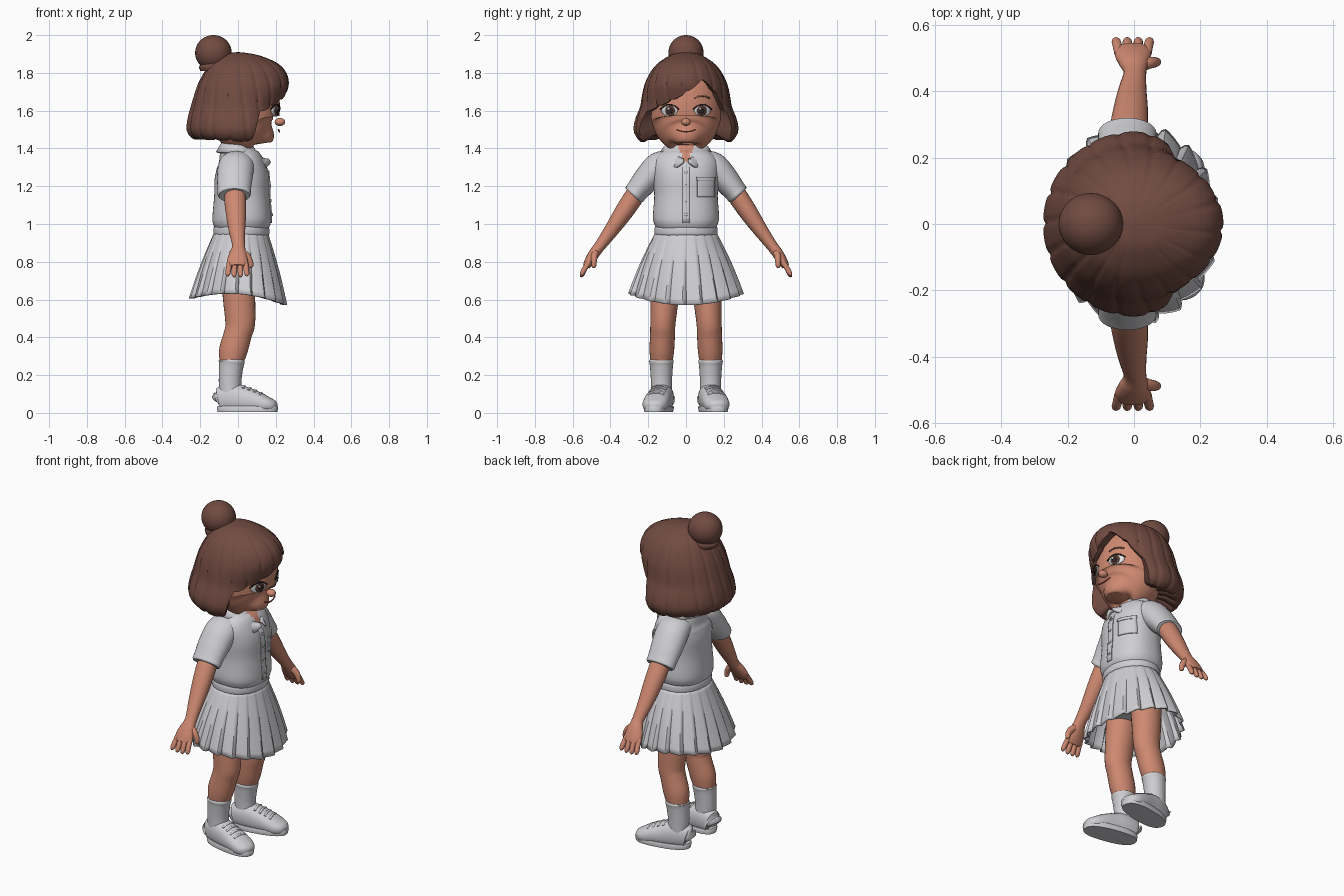
import bpy, bmesh, math
from mathutils import Vector

if "Cube" in bpy.data.objects:
    bpy.data.objects.remove(bpy.data.objects["Cube"])

TAU = 2 * math.pi

def material(name, rgb):
    m = bpy.data.materials.new(name)
    m.diffuse_color = (*rgb, 1)
    m.use_nodes = True
    m.node_tree.nodes["Principled BSDF"].inputs["Base Color"].default_value = m.diffuse_color
    return m

HAIR = material("hair brown", (.165, .070, .053))
SKIN = material("warm skin", (.62, .25, .165))
CLOTH = material("pale cloth", (.62, .62, .65))
WHITE = material("eye white", (.75, .75, .75))
IRIS = material("iris brown", (.10, .045, .035))
DARK = material("lash dark", (.03, .016, .014))
LIP = material("lip red", (.36, .09, .07))

def mesh(name, rings, mat, wrap=True, caps=True, solid=0, xf=None, angle=45):
    """Skin a list of equal-length point rings."""
    bm = bmesh.new()
    rows = [[bm.verts.new(xf(*p) if xf else p) for p in r] for r in rings]
    n = len(rows[0])
    for a, b in zip(rows, rows[1:]):
        for i in range(n if wrap else n - 1):
            j = (i + 1) % n
            bm.faces.new((a[i], a[j], b[j], b[i]))
    if caps and wrap:
        bm.faces.new(rows[0])
        bm.faces.new(rows[-1])
    bmesh.ops.remove_doubles(bm, verts=bm.verts, dist=1e-5)
    bmesh.ops.recalc_face_normals(bm, faces=bm.faces)
    for f in bm.faces:
        f.smooth = True
    for e in bm.edges:
        e.smooth = e.calc_face_angle(0) < math.radians(angle)
    me = bpy.data.meshes.new(name)
    bm.to_mesh(me)
    bm.free()
    me.materials.append(mat)
    ob = bpy.data.objects.new(name, me)
    bpy.context.collection.objects.link(ob)
    if solid:
        mod = ob.modifiers.new("thickness", 'SOLIDIFY')
        mod.thickness, mod.offset = solid, 0
    return ob

def dense(pts, m=4):
    """Smooth a list of number tuples with a Catmull-Rom curve."""
    q = [pts[0]] + list(pts) + [pts[-1]]
    out = []
    for k in range(1, len(q) - 2):
        for i in range(m):
            t = i / m
            out.append(tuple(.5 * (2*b + (c - a)*t + (2*a - 5*b + 4*c - d)*t*t + (3*b - a - 3*c + d)*t**3)
                             for a, b, c, d in zip(*q[k-1:k+3])))
    return out + [tuple(pts[-1])]

def lookup(tab, k):
    k = min(max(k, tab[0][0]), tab[-1][0])
    for a, b in zip(tab, tab[1:]):
        if k <= b[0]:
            t = (k - a[0]) / max(b[0] - a[0], 1e-9)
            return [u + (v - u) * t for u, v in zip(a[1:], b[1:])]

def sweep(pts, n=24, p=2, m=4):
    """Rings of (super)ellipses along points (x, y, z, radius a, radius b)."""
    pts = dense(pts, m)
    rings = []
    for i, (x, y, z, a, b) in enumerate(pts):
        d = Vector(pts[min(i + 1, len(pts) - 1)][:3]) - Vector(pts[max(i - 1, 0)][:3])
        d.normalize()
        ref = Vector((0, 1, 0)) if abs(d.x) > .9 else Vector((1, 0, 0))
        u = (ref - d * ref.dot(d)).normalized()
        v = d.cross(u)
        ring = []
        for k in range(n):
            c, s = math.cos(TAU * k / n), math.sin(TAU * k / n)
            c, s = (math.copysign(abs(w) ** (2 / p), w) for w in (c, s))
            ring.append(tuple(Vector((x, y, z)) + u * c * max(a, .001) + v * s * max(b, .001)))
        rings.append(ring)
    return rings

def front_of(rows, p):
    """Function giving the point on the front of a vertical sweep."""
    tab = [(z, x, a, b) for x, y, z, a, b in dense(rows, 6)]
    def at(y, z, off):
        x, a, b = lookup(tab, z)
        return (x + a * max(0, 1 - abs(y / b) ** p) ** (1 / p) + off, y, z)
    return at

def disc(name, at, cy, cz, ry, rz, mat, off):
    mesh(name, [[at(cy + ry * r / 4 * math.cos(TAU * k / 24), cz + rz * r / 4 * math.sin(TAU * k / 24), off)
                 for k in range(24)] for r in range(5)], mat, caps=False, solid=.004)

def strip(name, at, pts, w, mat, off):
    mesh(name, [[at(y, z - w + 2 * w * k / 10, off) for k in range(11)] for y, z in pts],
         mat, wrap=False, solid=.006)

def ball(name, c, r, mat, n=32):
    mesh(name, [[(c[0] + r[0] * math.sin(math.pi * j / n) * math.cos(TAU * i / n),
                  c[1] + r[1] * math.sin(math.pi * j / n) * math.sin(TAU * i / n),
                  c[2] + r[2] * math.cos(math.pi * j / n)) for i in range(n)] for j in range(n + 1)],
         mat, caps=False)

# Head, neck, nose
head = [(.12, 0, 1.425, .05, .05), (.115, 0, 1.44, .09, .09), (.085, 0, 1.47, .13, .14),
        (.05, 0, 1.52, .17, .178), (.04, 0, 1.57, .18, .19), (.04, 0, 1.65, .18, .19),
        (.03, 0, 1.75, .165, .17), (.02, 0, 1.82, .10, .10)]
mesh("head", sweep(head, 48, 2, 6), SKIN)
face = front_of(head, 2)
mesh("neck", sweep([(-.005, 0, 1.3, .075, .075), (0, 0, 1.4, .068, .068), (.01, 0, 1.5, .07, .07)]), SKIN)
ball("nose", (.222, 0, 1.54), (.028, .025, .021), SKIN, 20)

# Face details
strip("mouth", face, [(y / 100, 1.488 + .012 * (y / 5) ** 2) for y in range(-5, 6)], .003, LIP, .002)
for s in (1, -1):
    ball("ear", (.045, s * .195, 1.555), (.03, .022, .045), SKIN, 20)
    disc("eye_white", face, s * .087, 1.6, .042, .030, WHITE, .002)
    disc("iris", face, s * .083, 1.6, .025, .028, IRIS, .004)
    disc("pupil", face, s * .083, 1.6, .013, .015, DARK, .006)
    disc("eye_glint", face, s * .083 - .009, 1.611, .006, .006, WHITE, .008)
    strip("upper_lash", face, [(s * (.087 + .048 * t / 6), 1.632 - .024 * (t / 6) ** 2) for t in range(-6, 7)],
          .004, DARK, .005)
    strip("eyebrow", face, [(s * (.085 + .04 * t / 5), 1.678 - .012 * (t / 5) ** 2) for t in range(-5, 6)],
          .004, HAIR, .003)

# Bobbed hair: profile (z, front, back, side) and hem height by angle from the front
profile = dense([(1.42, .185, .185, .225), (1.46, .20, .25, .262), (1.50, .205, .272, .277),
                 (1.56, .21, .266, .266), (1.62, .225, .25, .242), (1.68, .25, .232, .232),
                 (1.74, .268, .212, .218), (1.80, .255, .18, .19), (1.85, .21, .145, .15),
                 (1.89, .12, .09, .09), (1.905, .05, .05, .05), (1.91, 0, 0, 0)])
hem = [(-180, 1.45), (-100, 1.44), (-78, 1.43), (-72, 1.45), (-66, 1.55), (-60, 1.59), (-40, 1.62),
       (-20, 1.65), (0, 1.69), (18, 1.755), (25, 1.75), (40, 1.69), (55, 1.62), (64, 1.57),
       (70, 1.45), (78, 1.43), (100, 1.44), (180, 1.45)]

def hair_point(th, z, scale=1, lift=0):
    f, b, s = lookup(profile, z)
    c, sn = math.cos(th), math.sin(th)
    rx = max(f if c > 0 else b, 1e-6)
    r = 1 / math.sqrt((c / rx) ** 2 + (sn / max(s, 1e-6)) ** 2)
    groove = (1 - abs(math.sin(9 * th + 3 * (z - 1.5)))) ** 4
    r *= (1.005 - .035 * groove) * scale
    return (r * c, r * sn, z + lift)

N, ROWS = 160, 32
angles = [-math.pi + TAU * k / N for k in range(N)]
hems = [lookup(hem, math.degrees(t))[0] + .012 * (1 - abs(math.sin(9 * t))) ** 2 for t in angles]
rings = [[hair_point(t, h + (1.91 - h) * math.cos(j / ROWS * math.pi / 2)) for t, h in zip(angles, hems)]
         for j in range(ROWS + 1)]
rings += [[hair_point(t, h, sc, up) for t, h in zip(angles, hems)]
          for sc, up in ((.92, 0), (.72, .03), (.25, .05))]
mesh("bob_hair", rings, HAIR, caps=False, angle=60)

# Hair bun with tie
ball("hair_bun", (-.13, 0, 1.906), (.097, .093, .094), HAIR)
mesh("bun_tie", sweep([(-.125, 0, 1.81, .075, .075), (-.125, 0, 1.835, .082, .08), (-.128, 0, 1.86, .07, .07)]), HAIR)

# Shirt body with an open skin-coloured V at the neck
torso = [(.02, 0, .975, .14, .155), (.02, 0, 1.0, .152, .168), (.02, 0, 1.04, .155, .175),
         (.02, 0, 1.15, .146, .168), (.02, 0, 1.25, .143, .175), (.012, 0, 1.32, .125, .175),
         (0, 0, 1.37, .10, .14), (-.005, 0, 1.41, .083, .09)]
shirt = mesh("shirt", sweep(torso, 72, 2.3, 6), CLOTH)
shirt.data.materials.append(SKIN)
for f in shirt.data.polygons:
    if f.center.x > .03 and abs(f.center.y) < .42 * (f.center.z - 1.31):
        f.material_index = 1
chest = front_of(torso, 2.3)
strip("button_placket", chest, [(y / 1000, 1.16) for y in range(-18, 19, 6)], .155, CLOTH, .003)
for k in range(4):
    disc("button", chest, 0, 1.05 + .075 * k, .008, .008, CLOTH, .008)
strip("chest_pocket", chest, [(.06 + .01 * k, 1.195) for k in range(10)], .052, CLOTH, .003)
strip("pocket_flap", chest, [(.057 + .0096 * k, 1.24) for k in range(11)], .009, CLOTH, .007)

# Collar: folded band dropping to two points in front
top, low = [], []
for k in range(73):
    th = .12 + (TAU - .24) * k / 72
    c, s, a = math.cos(th), math.sin(th), min(th, TAU - th)
    f, g = max(0, c) ** 2, max(0, math.cos(a - .5)) ** 6
    top.append(((.08 + .062 * f) * c, .086 * s, 1.428 - .09 * f))
    low.append(((.11 + .062 * f) * c, .132 * s, 1.378 - .08 * g))
middle = [tuple((p + q) / 2 + d for p, q, d in zip(u, v, (.003, 0, .008))) for u, v in zip(top, low)]
mesh("collar", [top, middle, low], CLOTH, wrap=False, solid=.014)

# Belt and pleated skirt
mesh("waistband", sweep([(.018, 0, .94, .143, .162), (.018, 0, .95, .148, .167), (.018, 0, .975, .148, .167),
                         (.018, 0, .988, .143, .162)], 48, 2.1), CLOTH)
PLEATS, COLS = 20, 200

def skirt_point(th, t):
    ph = (th / TAU * PLEATS) % 1
    saw = ph / .85 if ph < .85 else (1 - ph) / .15
    k = 1 + (.01 + .075 * t) * (saw - .6)
    end = .609 - .021 * math.cos(2 * th) - .0175 * math.cos(th)
    bow = t + .06 * math.sin(math.pi * t)
    return ((.138 + .112 * bow) * k * math.cos(th) + .016 * (1 - t),
            (.158 + .137 * bow) * k * math.sin(th), .955 + (end - .955) * t)

mesh("pleated_skirt", [[skirt_point(TAU * i / COLS, j / 12) for i in range(COLS)] for j in range(13)],
     CLOTH, caps=False, solid=.008, angle=35)
mesh("shorts", sweep([(.005, 0, .70, .10, .16), (.005, 0, .74, .115, .175), (.01, 0, .85, .125, .165),
                      (.015, 0, .95, .13, .15)], 32), CLOTH)

# Limbs, mirrored left and right
for s in (1, -1):
    side = lambda x, y, z: (x, s * y, z)
    mesh("sleeve", sweep([(-.005, .08, 1.33, .085, .06), (-.01, .14, 1.305, .095, .078),
                          (-.017, .20, 1.245, .094, .073), (-.02, .255, 1.18, .088, .062),
                          (-.02, .272, 1.158, .088, .06), (-.02, .279, 1.15, .082, .055)], 32), CLOTH, xf=side)
    mesh("arm", sweep([(-.015, .22, 1.23, .05, .05), (-.015, .285, 1.13, .057, .052), (-.01, .345, 1.04, .052, .047),
                       (-.005, .40, .96, .043, .038), (.003, .455, .885, .034, .03), (.0, .485, .845, .045, .029),
                       (-.003, .51, .805, .055, .026), (-.003, .528, .775, .048, .02)]), SKIN, xf=side)
    for k in range(4):
        x = -.045 + .028 * k
        z = .728 - .01 * math.sin(math.pi * (k + .5) / 4)
        mesh("finger", sweep([(x, .512, .80, .014, .014), (x * 1.1, .535, .765, .0145, .014),
                              (x * 1.2, .551, z + .012, .013, .012), (x * 1.2, .556, z, .004, .004)], 12), SKIN, xf=side)
    mesh("thumb", sweep([(.015, .475, .855, .02, .018), (.045, .485, .83, .02, .018), (.064, .487, .80, .016, .015),
                         (.067, .488, .775, .013, .012), (.066, .489, .767, .004, .004)], 14), SKIN, xf=side)
    mesh("leg", sweep([(0, .10, .78, .09, .088), (.005, .112, .62, .086, .076), (.012, .122, .48, .079, .067),
                       (.0, .124, .42, .074, .066), (-.025, .128, .33, .075, .065), (-.036, .13, .26, .062, .058),
                       (-.04, .13, .18, .055, .052)], 28), SKIN, xf=side)
    mesh("sock", sweep([(-.04, .13, .08, .06, .055), (-.042, .13, .17, .06, .056), (-.036, .13, .25, .065, .061),
                        (-.034, .13, .272, .069, .065), (-.034, .13, .282, .065, .061)], 28), CLOTH, xf=side)

    def foot(x, y, z):
        a = math.radians(11)
        return (-.04 + (x + .04) * math.cos(a) - y * math.sin(a),
                s * (.127 + (x + .04) * math.sin(a) + y * math.cos(a)), max(z, .005))
    mesh("shoe", sweep([(-.112, 0, .06, .025, .035), (-.098, 0, .07, .05, .065), (-.03, 0, .078, .064, .078),
                        (.04, 0, .068, .067, .07), (.10, 0, .058, .070, .056), (.16, 0, .042, .066, .042),
                        (.195, 0, .036, .047, .03), (.21, 0, .034, .02, .015)], 32, 2.3), CLOTH, xf=foot)
    mesh("sole", sweep([(.052, 0, 0, .160, .067), (.052, 0, .03, .164, .072), (.052, 0, .036, .160, .068)],
                       48, 2.5, 1), CLOTH, xf=foot)
    for x, z in ((.035, .141), (.065, .131), (.095, .119), (.125, .106)):
        mesh("lace", sweep([(x, -.042, z - .012, .007, .006), (x, 0, z, .007, .006), (x, .042, z - .012, .007, .006)],
                           10), CLOTH, xf=foot)
